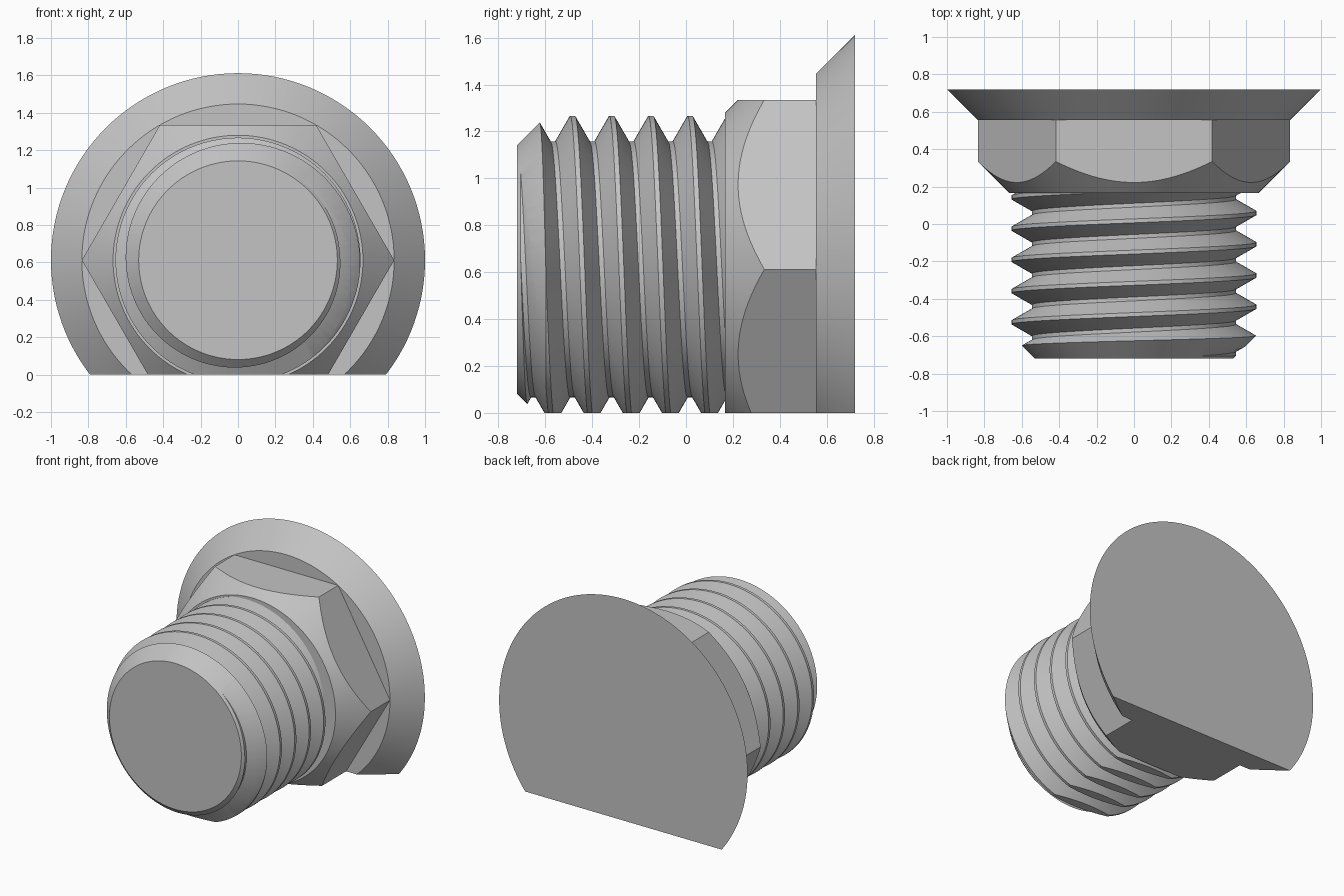
import bpy, bmesh
from math import sin, cos, pi, radians, floor

cube = bpy.data.objects.get("Cube")
if cube:
    bpy.data.objects.remove(cube, do_unlink=True)

AXIS_Z = 0.612          # height of the bolt axis, which runs along y
SEGMENTS = 128
BACK, FLANGE_FRONT, HEX_FRONT, TIP = 0.72, 0.555, 0.167, -0.72

steel = bpy.data.materials.new("plain_grey")
steel.use_nodes = True
GREY = (0.55, 0.55, 0.55, 1)
steel.diffuse_color = GREY
steel.node_tree.nodes["Principled BSDF"].inputs["Base Color"].default_value = GREY


def ring_point(r, y, angle):
    """Point around the axis; angle 0 is up, turning towards +x."""
    return (r * sin(angle), y, AXIS_Z + r * cos(angle))


def make_object(name, bm):
    bmesh.ops.recalc_face_normals(bm, faces=bm.faces)
    mesh = bpy.data.meshes.new(name)
    bm.to_mesh(mesh)
    bm.free()
    mesh.materials.append(steel)
    obj = bpy.data.objects.new(name, mesh)
    bpy.context.collection.objects.link(obj)
    return obj


def lathe(name, profile, sides=SEGMENTS, phase=0.0, flat_bottom=True):
    """Closed solid turned from (radius, y) points, trimmed flat at the ground."""
    bm = bmesh.new()
    rings = [[bm.verts.new(ring_point(r, y, phase + 2 * pi * i / sides))
              for i in range(sides)] for r, y in profile]
    for a, b in zip(rings, rings[1:]):
        for i in range(sides):
            j = (i + 1) % sides
            bm.faces.new((a[i], a[j], b[j], b[i]))
    bm.faces.new(rings[0])
    bm.faces.new(rings[-1])
    if flat_bottom:
        cut = bmesh.ops.bisect_plane(
            bm, geom=bm.verts[:] + bm.edges[:] + bm.faces[:],
            plane_co=(0, 0, 0), plane_no=(0, 0, -1), clear_outer=True)
        edges = [e for e in cut["geom_cut"] if isinstance(e, bmesh.types.BMEdge)]
        bmesh.ops.holes_fill(bm, edges=edges, sides=0)
    return make_object(name, bm)


def helical_rod(name, pitch, root, crest, first_crest, turns):
    """Solid rod with a trapezoid thread, wound as one continuous strip."""
    half = pitch / 16
    steps = [(root, -pitch / 2 + half), (crest, -half),
             (crest, half), (root, pitch / 2 - half)]
    bm = bmesh.new()
    columns = []
    for i in range(SEGMENTS):
        angle = 2 * pi * i / SEGMENTS
        rise = first_crest + pitch * i / SEGMENTS
        columns.append([bm.verts.new(ring_point(r, rise + t * pitch + dy, angle))
                        for t in range(turns) for r, dy in steps])
    rows, per_turn = len(columns[0]), len(steps)
    # the last column joins the first one a full turn further on
    columns.append(columns[0][per_turn:])
    for a, b in zip(columns, columns[1:]):
        for k in range(min(len(a), len(b)) - 1):
            bm.faces.new((a[k], b[k], b[k + 1], a[k + 1]))
    # fan-shaped ends close the open rims of the strip
    rims = [e for e in bm.edges if e.is_boundary]
    middle = first_crest + pitch * turns / 2
    centres = {}
    for side in (False, True):
        y = first_crest + (pitch * (turns - 1) if side else 0)
        centres[side] = bm.verts.new(ring_point(0, y, 0))
    for e in rims:
        side = sum(v.co.y for v in e.verts) / 2 > middle
        bm.faces.new((*e.verts, centres[side]))
    return make_object(name, bm)


def keep_inside(obj, envelope):
    """Trim obj to the envelope solid, then discard the envelope."""
    envelope.hide_render = True
    mod = obj.modifiers.new("trim", 'BOOLEAN')
    mod.operation = 'INTERSECT'
    mod.solver = 'EXACT'
    mod.object = envelope
    bpy.context.view_layer.objects.active = obj
    bpy.ops.object.modifier_apply(modifier=mod.name)
    bpy.data.objects.remove(envelope, do_unlink=True)


# Wide conical flange
flange = lathe("flange", [(0.835, FLANGE_FRONT), (1.0, BACK)])

# Hexagonal collar with a conical chamfer on its front
hex_collar = lathe("hex_collar", [(0.835, 0.1), (0.835, FLANGE_FRONT + 0.01)],
                   sides=6, phase=pi / 6, flat_bottom=False)
keep_inside(hex_collar, lathe("collar_envelope",
                              [(0.668, HEX_FRONT), (1.068, HEX_FRONT + 0.4)]))

# Threaded shank with a chamfered tip
PITCH = 0.167
shank = helical_rod("threaded_shank", PITCH, 0.546, 0.655,
                    -0.484 - 4 * PITCH, 10)
keep_inside(shank, lathe("shank_envelope",
                         [(0.531, TIP), (0.711, TIP + 0.18), (0.711, HEX_FRONT + 0.02)]))

# Smooth round surfaces, crisp edges
for obj in (flange, hex_collar, shank):
    bpy.ops.object.select_all(action='DESELECT')
    obj.select_set(True)
    bpy.context.view_layer.objects.active = obj
    bpy.ops.object.shade_smooth_by_angle(angle=radians(25))
